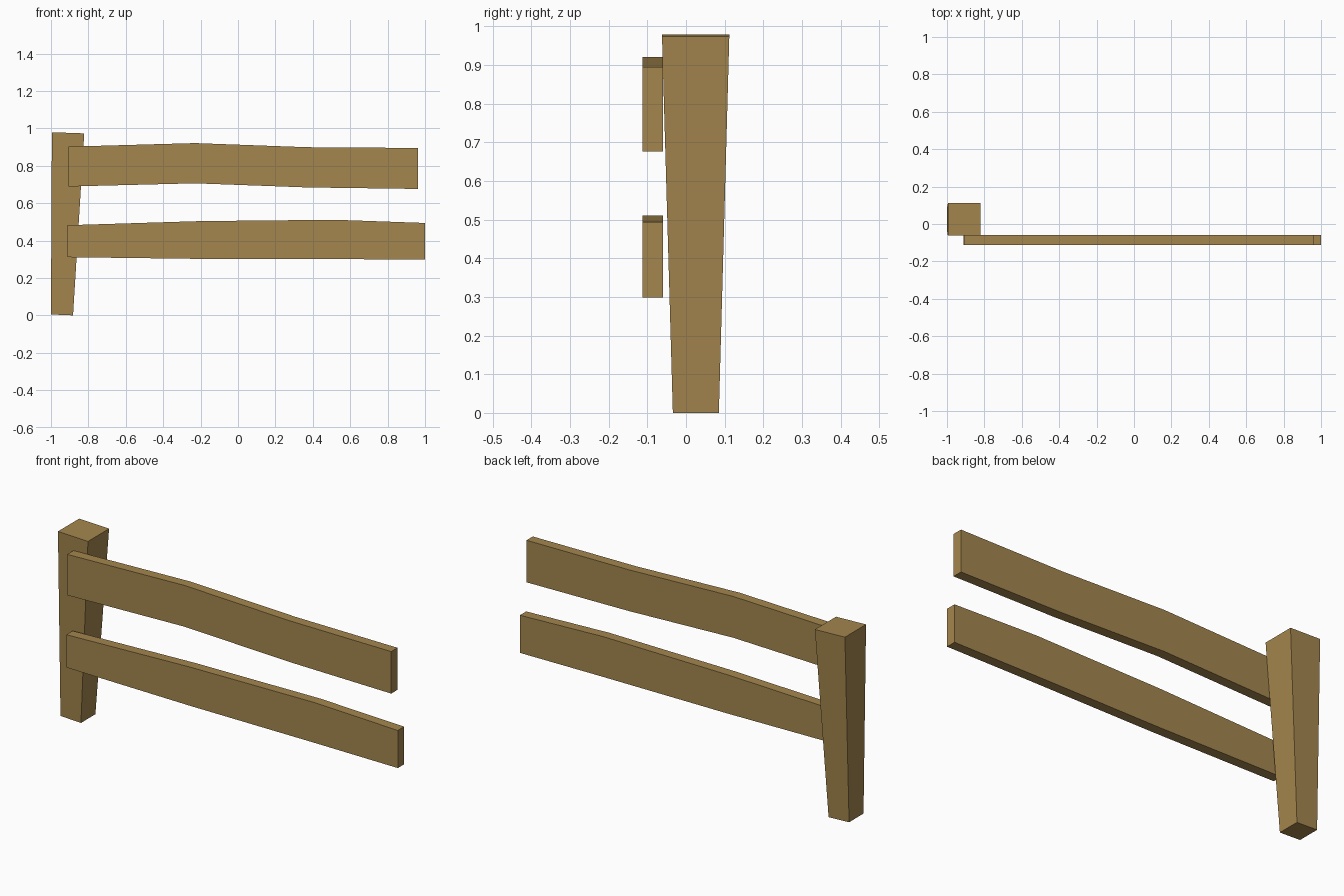
import bpy, bmesh

if "Cube" in bpy.data.objects:
    bpy.data.objects.remove(bpy.data.objects["Cube"])

wood = bpy.data.materials.new("weathered wood")
wood.diffuse_color = (0.37, 0.238, 0.076, 1)
wood.use_nodes = True
wood.node_tree.nodes["Principled BSDF"].inputs["Base Color"].default_value = wood.diffuse_color


def loft(name, sections):
    """Skin a chain of four-cornered sections and cap both ends."""
    bm = bmesh.new()
    rings = [[bm.verts.new(p) for p in s] for s in sections]
    for a, b in zip(rings, rings[1:]):
        for i in range(4):
            j = (i + 1) % 4
            bm.faces.new((a[i], a[j], b[j], b[i]))
    bm.faces.new(rings[0])
    bm.faces.new(rings[-1])
    bmesh.ops.recalc_face_normals(bm, faces=bm.faces)
    mesh = bpy.data.meshes.new(name)
    bm.to_mesh(mesh)
    bm.free()
    mesh.materials.append(wood)
    obj = bpy.data.objects.new(name, mesh)
    bpy.context.collection.objects.link(obj)


def post_section(x0, x1, y0, y1, z0, z1):
    return [(x0, y0, z0), (x1, y0, z1), (x1, y1, z1), (x0, y1, z0)]


def rail(name, stations, y0=-0.112, y1=-0.06):
    """Warped plank from (x, bottom z, top z) stations."""
    loft(name, [[(x, y0, b), (x, y1, b), (x, y1, t), (x, y0, t)]
                for x, b, t in stations])


# Post: tapers towards the ground, ends cut slightly askew
loft("fence_post", [
    post_section(-1.0, -0.882, -0.034, 0.085, 0.005, 0.0),
    post_section(-0.995, -0.822, -0.062, 0.112, 0.979, 0.973),
])

# Two crooked planks fixed to the front of the post
rail("upper_rail", [(-0.907, 0.689, 0.902), (-0.23, 0.706, 0.921),
                    (0.37, 0.684, 0.899), (0.962, 0.676, 0.895)])
rail("lower_rail", [(-0.912, 0.311, 0.482), (-0.2, 0.302, 0.504),
                    (0.52, 0.301, 0.511), (1.0, 0.298, 0.494)])
